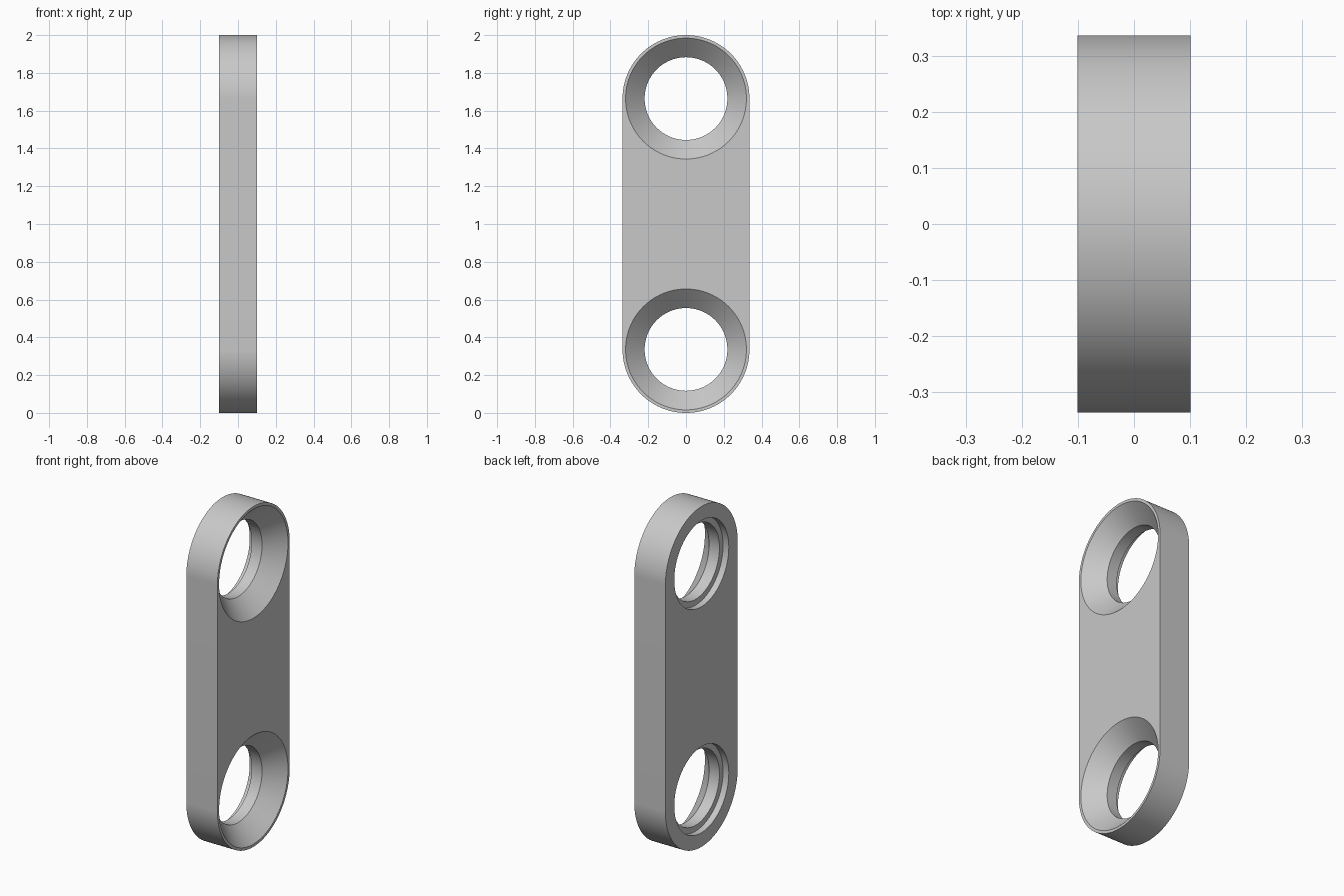
import bpy, bmesh, math

R, HALF_T, HEIGHT = 0.336, 0.101, 2.0
ENDS = (R, HEIGHT - R)          # heights of the two hole centres
SEG = 96

cube = bpy.data.objects.get("Cube")
if cube:
    bpy.data.objects.remove(cube, do_unlink=True)

grey = bpy.data.materials.new("plain grey")
grey.use_nodes = True
colour = (0.58, 0.58, 0.58, 1)
grey.diffuse_color = colour
grey.node_tree.nodes["Principled BSDF"].inputs["Base Color"].default_value = colour


def loft(name, rings):
    """Join rings of points into a closed solid with flat caps."""
    bm = bmesh.new()
    loops = [[bm.verts.new(p) for p in ring] for ring in rings]
    for a, b in zip(loops, loops[1:]):
        for i in range(len(a)):
            j = (i + 1) % len(a)
            bm.faces.new((a[i], a[j], b[j], b[i]))
    bm.faces.new(loops[0])
    bm.faces.new(loops[-1])
    bmesh.ops.recalc_face_normals(bm, faces=bm.faces)
    mesh = bpy.data.meshes.new(name)
    bm.to_mesh(mesh)
    bm.free()
    mesh.materials.append(grey)
    obj = bpy.data.objects.new(name, mesh)
    bpy.context.collection.objects.link(obj)
    return obj


def arc(x, z, radius, start, sweep, count):
    angles = [start + sweep * i / SEG for i in range(count)]
    return [(x, radius * math.cos(a), z + radius * math.sin(a)) for a in angles]


# Rounded link plate
def outline(x):
    return (arc(x, ENDS[1], R, 0, math.pi, SEG + 1)
            + arc(x, ENDS[0], R, math.pi, math.pi, SEG + 1))


plate = loft("link_plate", [outline(-HALF_T), outline(HALF_T)])

# Stepped holes: shallow counterbore, narrow throat, wide countersink
profile = [(-0.15, 0.253), (-0.064, 0.253), (-0.064, 0.219),
           (0.003, 0.219), (HALF_T, 0.32), (0.15, 0.32)]
for z in ENDS:
    cutter = loft("hole_cutter",
                  [arc(x, z, r, 0, math.tau, SEG) for x, r in profile])
    cutter.hide_render = True
    mod = plate.modifiers.new("hole", "BOOLEAN")
    mod.operation = "DIFFERENCE"
    mod.solver = "EXACT"
    mod.object = cutter
    bpy.ops.object.select_all(action="DESELECT")
    bpy.context.view_layer.objects.active = plate
    plate.select_set(True)
    bpy.ops.object.modifier_apply(modifier=mod.name)
    bpy.data.objects.remove(cutter, do_unlink=True)

# Smooth round walls, crisp rims
bpy.ops.object.shade_smooth_by_angle(angle=math.radians(30))
